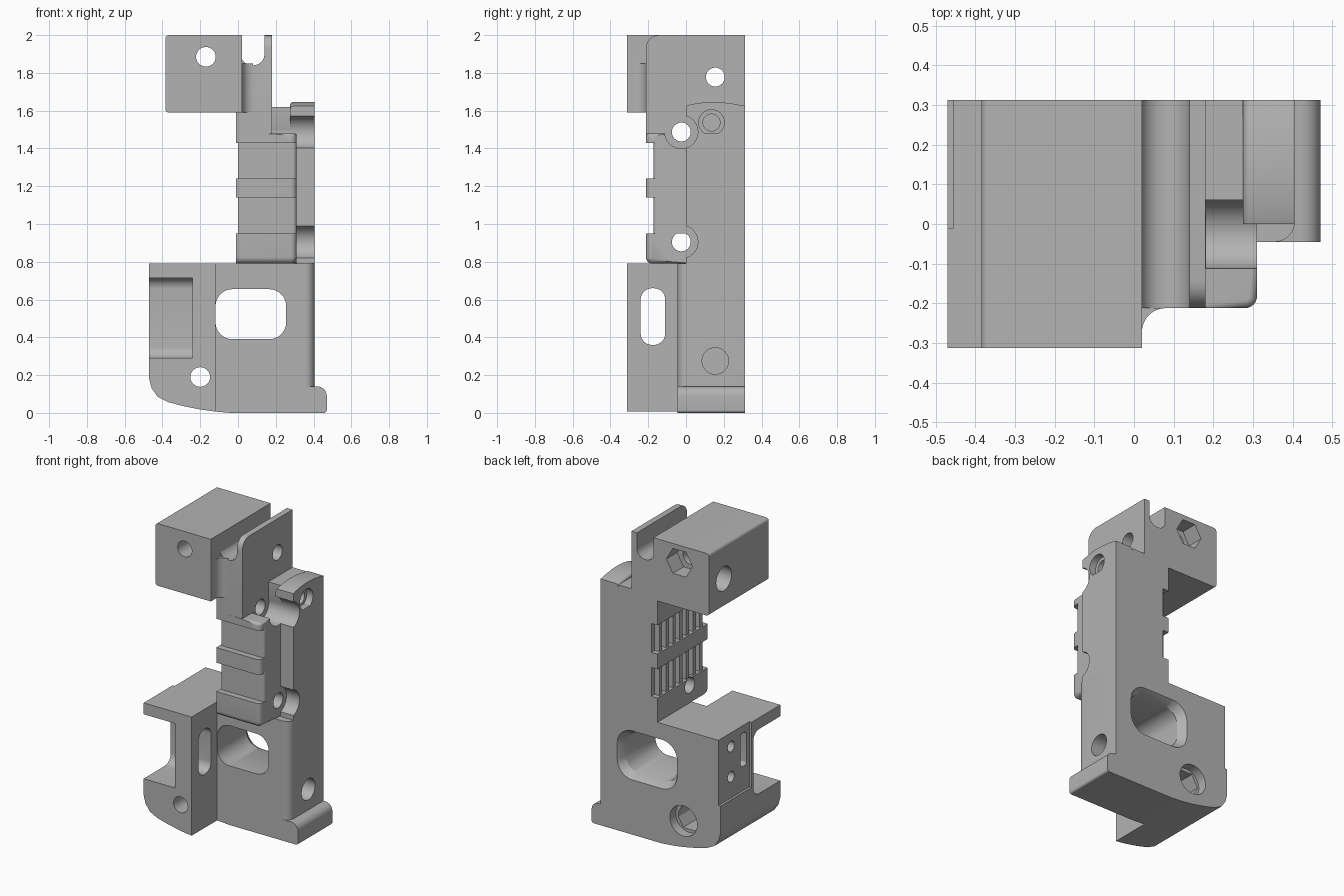
import bpy, bmesh, math

old = bpy.data.objects.get("Cube")
if old:
    bpy.data.objects.remove(old, do_unlink=True)

grey = bpy.data.materials.new("plain grey")
grey.use_nodes = True
tone = (0.45, 0.45, 0.45, 1)
grey.diffuse_color = tone
grey.node_tree.nodes["Principled BSDF"].inputs["Base Color"].default_value = tone

BACK, FRONT = 0.312, -0.312
parts = {}


def rrect(u0, u1, v0, v1, bl=0, br=0, tr=0, tl=0, n=8):
    """Rectangle outline with a radius for each corner."""
    pts = []
    corners = ((u0, v0, 1, 1, bl, 180), (u1, v0, -1, 1, br, 270),
               (u1, v1, -1, -1, tr, 0), (u0, v1, 1, -1, tl, 90))
    for u, v, su, sv, r, start in corners:
        if r == 0:
            pts.append((u, v))
            continue
        for i in range(n + 1):
            a = math.radians(start + 90 * i / n)
            pts.append((u + su * r + r * math.cos(a), v + sv * r + r * math.sin(a)))
    return pts


def circle(u, v, r, n=32, turn=0):
    return [(u + r * math.cos(turn + math.tau * i / n),
             v + r * math.sin(turn + math.tau * i / n)) for i in range(n)]


def prism(name, axis, pts, a, b, pts2=None):
    """Extrude an outline along an axis, optionally towards a second outline."""
    def place(p, d):
        return {"x": (d, p[0], p[1]), "y": (p[0], d, p[1]), "z": (p[0], p[1], d)}[axis]
    bm = bmesh.new()
    lo = [bm.verts.new(place(p, a)) for p in pts]
    hi = [bm.verts.new(place(p, b)) for p in (pts2 or pts)]
    bm.faces.new(lo)
    bm.faces.new(hi)
    for i in range(len(lo)):
        j = (i + 1) % len(lo)
        bm.faces.new((lo[i], lo[j], hi[j], hi[i]))
    bmesh.ops.recalc_face_normals(bm, faces=bm.faces)
    me = bpy.data.meshes.new(name)
    bm.to_mesh(me)
    bm.free()
    me.materials.append(grey)
    ob = bpy.data.objects.new(name, me)
    bpy.context.collection.objects.link(ob)
    return ob


def part(name, *args):
    parts[name] = prism(name, *args)
    return parts[name]


def round_edges(ob, test, r):
    """Round the edges whose two ends both pass the test."""
    bm = bmesh.new()
    bm.from_mesh(ob.data)
    edges = [e for e in bm.edges if all(test(v.co) for v in e.verts)]
    bmesh.ops.bevel(bm, geom=edges, offset=r, segments=6, profile=0.5, affect="EDGES")
    bm.to_mesh(ob.data)
    bm.free()


def cut(names, *args):
    """Cut an extruded outline out of the named parts."""
    cutter = prism("cutter", *args)
    cutter.hide_render = True
    for name in names.split():
        ob = parts[name]
        mod = ob.modifiers.new("cut", "BOOLEAN")
        mod.operation, mod.solver, mod.object = "DIFFERENCE", "EXACT", cutter
        bpy.context.view_layer.objects.active = ob
        bpy.ops.object.modifier_apply(modifier=mod.name)
    bpy.data.objects.remove(cutter, do_unlink=True)


# Lower body: side block with a curved underside, plate and foot
outline = [(-0.12, 0.79), (-0.47, 0.79), (-0.47, 0.18), (-0.457, 0.13), (-0.425, 0.085),
           (-0.37, 0.057), (-0.29, 0.036), (-0.2, 0.018), (-0.12, 0.007)]
part("side_block", "y", outline, FRONT, BACK)
part("lower_plate", "z", rrect(-0.12, 0.405, -0.045, BACK, br=0.05), 0.14, 0.79)
foot_outline = [(-0.12, 0.14), (-0.12, 0.007), (-0.04, 0)] + rrect(0, 0.47, 0, 0.14, br=0.015, tr=0.05)[1:-1]
part("foot", "y", foot_outline, -0.045, BACK)

# Column: wide bands alternating with narrower waists
levels = [0.79, 0.95, 1.14, 1.24, 1.43, 1.48]
for i, (z0, z1) in enumerate(zip(levels, levels[1:])):
    if i % 2:
        part(f"waist_{i}", "z", rrect(0.035, 0.31, -0.172, BACK, br=0.02), z0, z1)
        # Upright ribs on the side of the waist
        for k in range(7):
            y = -0.172 + k * 0.07
            prism(f"rib_{i}_{k}", "z", rrect(0.0, 0.035, y, y + 0.03), z0, z1)
    else:
        part(f"band_{i}", "z", rrect(-0.01, 0.31, -0.212, BACK, br=0.03), z0, z1)
round_edges(parts["band_0"], lambda c: c.z < 0.8 and c.y < -0.17, 0.035)
round_edges(parts["band_4"], lambda c: c.z > 1.47 and c.x > 0.27 and c.y < 0, 0.02)

# Spine along the other side, with an arched cap
part("spine", "x", rrect(0, BACK, 0.79, 1.48), 0.31, 0.405)
arch = [(BACK, 1.48), (BACK, 1.625), (0.26, 1.635), (0.2, 1.643), (0.13, 1.646),
        (0.07, 1.641), (0.02, 1.632), (0, 1.625), (0, 1.48)]
cap = part("spine_cap", "x", arch, 0.275, 0.405)
round_edges(cap, lambda c: c.x < 0.3 and c.z > 1.6, 0.02)
part("spine_bridge", "x", rrect(0.06, BACK, 1.48, 1.62), 0.18, 0.275)

# Upper wall with a round-bottomed channel, and the overhanging block
part("neck", "y", rrect(-0.01, 0.18, 1.48, 1.59), -0.212, BACK)
wall = part("upper_wall", "y", rrect(0.02, 0.18, 1.59, 2), -0.212, BACK)
round_edges(wall, lambda c: c.z > 1.99 and c.y < -0.2, 0.07)
cut("upper_wall", "y", rrect(0.015, 0.14, 1.84, 2.1, bl=0.06, br=0.06), -0.4, 0.4)
part("top_block", "y", rrect(-0.385, 0.02, 1.59, 2, bl=0.02, tl=0.02), FRONT, BACK)
fillet = [(0.02, -0.212)] + [(0.08 - 0.06 * math.cos(a), -0.272 + 0.06 * math.sin(a))
                             for a in (math.pi * i / 16 for i in range(9))]
part("wall_fillet", "z", fillet, 1.59, 1.85)

# Side block: open recess, slot, sunken panel and its small holes
cut("side_block", "x", rrect(-0.5, -0.03, 0.29, 0.715, br=0.06, tr=0.06), -0.6, -0.24)
cut("side_block", "x", rrect(-0.24, -0.11, 0.36, 0.66, 0.06, 0.06, 0.06, 0.06), -0.3, 0)
cut("side_block", "x", rrect(-0.01, 0.5, 0.36, 0.9), -0.6, -0.455)
for z in (0.7, 0.5):
    cut("side_block", "x", circle(0.18, z, 0.035), -0.6, -0.35)
cut("side_block", "x", rrect(0.02, 0.08, 0.52, 0.74, 0.02, 0.02, 0.02, 0.02), -0.6, -0.35)

# Rounded window, flared towards the back
window = rrect(-0.119, 0.255, 0.39, 0.655, 0.09, 0.09, 0.09, 0.09)
flare = rrect(-0.155, 0.285, 0.36, 0.685, 0.11, 0.11, 0.11, 0.11)
cut("lower_plate", "y", window, -0.2, 0.5)
cut("lower_plate side_block", "y", window, 0.26, BACK + 0.002, flare)

# Bolt holes running front to back, with hexagonal pockets behind
cut("side_block", "y", circle(-0.2, 0.19, 0.052), -0.5, 0.5)
cut("side_block lower_plate foot", "y", circle(-0.2, 0.19, 0.1), 0.25, 0.5)
cut("side_block", "y", circle(-0.2, 0.19, 0.09, 6), 0.1, 0.5)
cut("top_block", "y", circle(-0.17, 1.885, 0.052), -0.5, 0.5)
cut("top_block", "y", circle(-0.17, 1.885, 0.095, 6), 0.2, 0.5)

# Cross holes through the head, and round seats and holes in the spine
cut("top_block upper_wall", "x", circle(0.155, 1.778, 0.05), -0.5, 0.5)
cut("top_block", "x", circle(0.155, 1.778, 0.08), -0.5, -0.2)
cut("spine spine_cap spine_bridge band_4 waist_3", "x", circle(-0.025, 1.487, 0.088), 0.181, 0.5)
cut("spine lower_plate", "x", circle(-0.025, 0.905, 0.088), 0.3, 0.5)
cut("neck band_4 waist_3", "x", circle(-0.025, 1.487, 0.05), -0.2, 0.5)
cut("band_0", "x", circle(-0.025, 0.905, 0.05), -0.2, 0.5)
cut("spine_cap", "x", circle(0.135, 1.537, 0.045), 0.3, 0.5)
cut("spine_cap", "x", circle(0.135, 1.537, 0.068), 0.36, 0.5)
cut("lower_plate", "x", circle(0.155, 0.275, 0.07), 0.25, 0.5)

# Smooth the curves, keep the machined edges sharp
bpy.ops.object.select_all(action="DESELECT")
for ob in parts.values():
    ob.select_set(True)
bpy.context.view_layer.objects.active = parts["side_block"]
bpy.ops.object.shade_smooth_by_angle(angle=math.radians(30))
